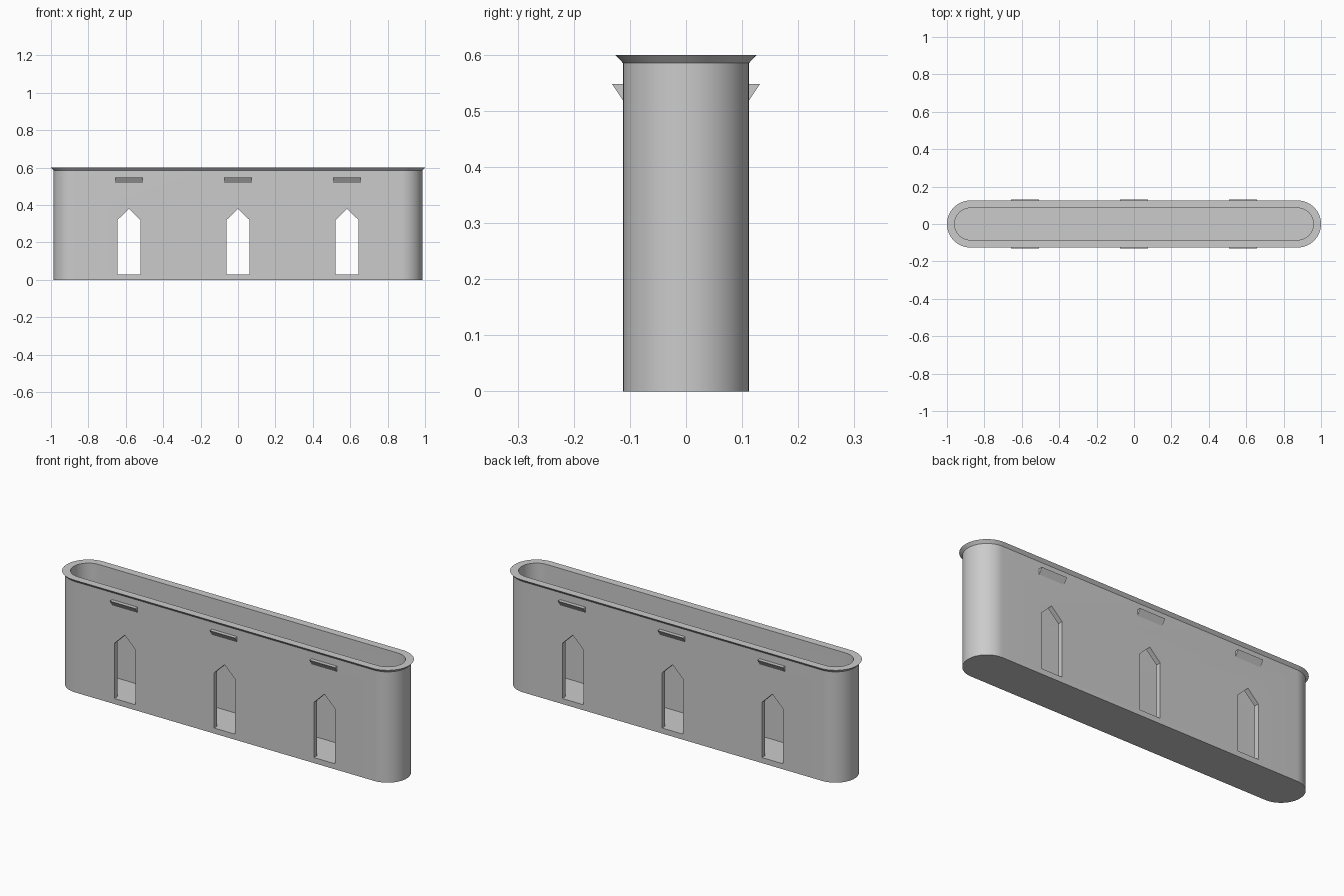
import bpy, bmesh, math

if "Cube" in bpy.data.objects:
    bpy.data.objects.remove(bpy.data.objects["Cube"])

HALF = 0.874            # half length of the straight sides
OUT, RIM, INN = 0.112, 0.126, 0.0855
H, FLOOR = 0.6, 0.029
XS = (-0.583, 0.0, 0.583)

grey = bpy.data.materials.new("light grey")
grey.diffuse_color = (0.6, 0.6, 0.6, 1)
grey.use_nodes = True
grey.node_tree.nodes["Principled BSDF"].inputs["Base Color"].default_value = grey.diffuse_color


def make(name, bm):
    bmesh.ops.recalc_face_normals(bm, faces=bm.faces)
    me = bpy.data.meshes.new(name)
    bm.to_mesh(me)
    bm.free()
    me.materials.append(grey)
    ob = bpy.data.objects.new(name, me)
    bpy.context.collection.objects.link(ob)
    return ob


def stadium(bm, r, z, n=32):
    ring = []
    for side in (1, -1):
        for i in range(n + 1):
            a = math.pi * i / n - math.pi / 2
            ring.append(bm.verts.new((side * (HALF + r * math.cos(a)),
                                      side * r * math.sin(a), z)))
    return ring


def prism(bm, a, b):
    """Close two matching point loops into a solid."""
    va, vb = [bm.verts.new(p) for p in a], [bm.verts.new(p) for p in b]
    bm.faces.new(va)
    bm.faces.new(vb)
    for i in range(len(va)):
        j = (i + 1) % len(va)
        bm.faces.new((va[i], va[j], vb[j], vb[i]))


# Hollow trough with flared rim
bm = bmesh.new()
rings = [stadium(bm, r, z) for r, z in
         ((OUT, 0), (OUT, H - 0.015), (RIM, H), (INN, H), (INN, FLOOR))]
for a, b in zip(rings, rings[1:]):
    for i in range(len(a)):
        j = (i + 1) % len(a)
        bm.faces.new((a[i], a[j], b[j], b[i]))
bm.faces.new(rings[0])
bm.faces.new(rings[-1])
trough = make("trough", bm)

# Pointed window cutters through both long walls
bm = bmesh.new()
for x in XS:
    shape = [(x - 0.0615, FLOOR), (x + 0.0615, FLOOR), (x + 0.0615, 0.32),
             (x, 0.38), (x - 0.0615, 0.32)]
    prism(bm, [(u, -0.3, z) for u, z in shape], [(u, 0.3, z) for u, z in shape])
cutter = make("window_cutter", bm)
cutter.hide_render = True
cutter.hide_viewport = True

mod = trough.modifiers.new("windows", 'BOOLEAN')
mod.object = cutter
mod.operation = 'DIFFERENCE'
mod.solver = 'EXACT'
bpy.context.view_layer.objects.active = trough
trough.select_set(True)
bpy.ops.object.modifier_apply(modifier=mod.name)
bpy.data.objects.remove(cutter)
bpy.ops.object.shade_smooth_by_angle(angle=math.radians(30))

# Wedge clips under the rim, front and back
for s, side in ((-1, "front"), (1, "back")):
    bm = bmesh.new()
    for x in XS:
        wedge = [(OUT - 0.003, 0.518), (OUT, 0.518), (0.132, 0.548), (OUT - 0.003, 0.548)]
        prism(bm, [(x - 0.074, s * y, z) for y, z in wedge],
              [(x + 0.074, s * y, z) for y, z in wedge])
    make(side + "_clips", bm)
